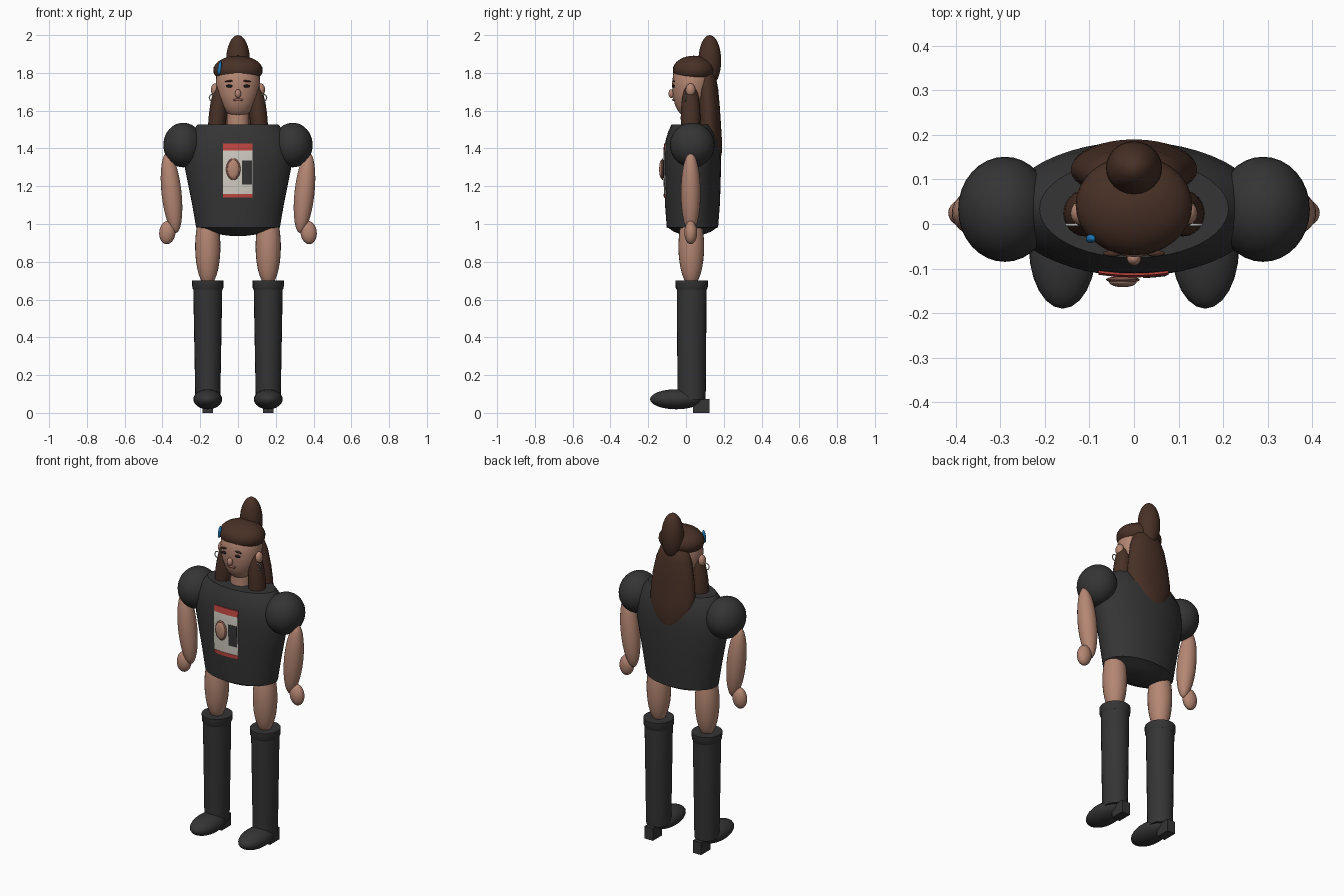
import bpy, bmesh, math
from mathutils import Matrix, Vector

if "Cube" in bpy.data.objects:
    bpy.data.objects.remove(bpy.data.objects["Cube"])


def material(name, r, g, b):
    m = bpy.data.materials.new(name)
    m.diffuse_color = (r, g, b, 1)
    m.use_nodes = True
    m.node_tree.nodes["Principled BSDF"].inputs["Base Color"].default_value = m.diffuse_color
    return m


BLACK = material("black_cloth", 0.035, 0.035, 0.036)
SKIN = material("skin", 0.46, 0.24, 0.17)
HAIR = material("brown_hair", 0.065, 0.03, 0.019)
CREAM = material("cream_print", 0.64, 0.61, 0.54)
RED = material("red_print", 0.52, 0.06, 0.05)
BLUE = material("blue_clip", 0.012, 0.2, 0.5)
SILVER = material("silver", 0.55, 0.55, 0.52)
DARK = material("dark_eye", 0.012, 0.01, 0.01)
LIP = material("lip", 0.3, 0.12, 0.09)


def finish(bm, name, mat, angle=40):
    bmesh.ops.recalc_face_normals(bm, faces=bm.faces)
    me = bpy.data.meshes.new(name)
    bm.to_mesh(me)
    bm.free()
    me.materials.append(mat)
    ob = bpy.data.objects.new(name, me)
    bpy.context.collection.objects.link(ob)
    bpy.ops.object.select_all(action='DESELECT')
    ob.select_set(True)
    bpy.context.view_layer.objects.active = ob
    bpy.ops.object.shade_smooth_by_angle(angle=math.radians(angle))
    return ob


def ellipsoid(name, c, r, mat, tilt=0, seg=24, rings=16):
    """Ellipsoid; tilt is a turn about the y axis in degrees."""
    bm = bmesh.new()
    m = (Matrix.Translation(c) @ Matrix.Rotation(math.radians(tilt), 4, 'Y')
         @ Matrix.Diagonal((*r, 1)))
    bmesh.ops.create_uvsphere(bm, u_segments=seg, v_segments=rings, radius=1, matrix=m)
    return finish(bm, name, mat)


def box(name, c, size, mat):
    bm = bmesh.new()
    bmesh.ops.create_cube(bm, size=1, matrix=Matrix.Translation(c) @ Matrix.Diagonal((*size, 1)))
    return finish(bm, name, mat)


def loft(name, rings, mat, seg=32):
    """Stack of elliptical rings (z, cx, cy, rx, ry) closed at both ends."""
    bm = bmesh.new()
    loops = []
    for z, cx, cy, rx, ry in rings:
        loops.append([bm.verts.new((cx + rx * math.cos(2 * math.pi * i / seg),
                                    cy + ry * math.sin(2 * math.pi * i / seg), z))
                      for i in range(seg)])
    for a, b in zip(loops, loops[1:]):
        for i in range(seg):
            j = (i + 1) % seg
            bm.faces.new((a[i], a[j], b[j], b[i]))
    bm.faces.new(loops[0][::-1])
    bm.faces.new(loops[-1])
    return finish(bm, name, mat)


# Torso with rounded crotch
TY = 0.034
TORSO = [(0.937, 0.04, 0.025), (0.945, 0.10, 0.06), (0.96, 0.165, 0.10),
         (0.978, 0.205, 0.125), (0.982, 0.222, 0.136), (1.10, 0.242, 0.145),
         (1.20, 0.262, 0.149), (1.30, 0.282, 0.151), (1.38, 0.287, 0.150),
         (1.44, 0.275, 0.143), (1.49, 0.245, 0.128), (1.528, 0.212, 0.110)]
loft("torso", [(z, 0, TY, rx, ry) for z, rx, ry in TORSO], BLACK, 48)


def torso_front(x, z):
    for (z0, a0, b0), (z1, a1, b1) in zip(TORSO, TORSO[1:]):
        if z0 <= z <= z1:
            t = (z - z0) / (z1 - z0)
            rx, ry = a0 + t * (a1 - a0), b0 + t * (b1 - b0)
            return TY - ry * math.sqrt(1 - (x / rx) ** 2)


def chest_panel(name, x0, x1, z0, z1, lift, mat, n=8):
    """Thin patch following the front of the torso."""
    bm = bmesh.new()
    grid = []
    for i in range(n + 1):
        x = x0 + (x1 - x0) * i / n
        zs = [z0 + (z1 - z0) * k / n for k in range(n + 1)]
        grid.append([bm.verts.new((x, torso_front(x, z) - lift, z)) for z in zs])
    for i in range(n):
        for k in range(n):
            bm.faces.new((grid[i][k], grid[i + 1][k], grid[i + 1][k + 1], grid[i][k + 1]))
    ext = bmesh.ops.extrude_face_region(bm, geom=bm.faces[:])
    for v in ext["geom"]:
        if isinstance(v, bmesh.types.BMVert):
            v.co.y += lift + 0.002
    return finish(bm, name, mat)


# Chest print
chest_panel("chest_print", -0.08, 0.077, 1.14, 1.425, 0.003, CREAM)
chest_panel("print_top_strip", -0.08, 0.077, 1.39, 1.426, 0.005, RED)
chest_panel("print_bottom_strip", -0.08, 0.077, 1.139, 1.16, 0.005, RED)
chest_panel("print_dark_block", 0.02, 0.073, 1.21, 1.335, 0.005, BLACK)
ellipsoid("print_portrait_rim", (-0.025, -0.125, 1.29), (0.038, 0.008, 0.058), LIP)
ellipsoid("print_portrait_face", (-0.025, -0.130, 1.29), (0.031, 0.012, 0.050), SKIN)

# Head and neck
loft("neck", [(1.50, 0, 0.03, 0.06, 0.055), (1.66, 0, 0.03, 0.056, 0.052)], SKIN, 24)
loft("head", [(1.568, 0, 0.02, 0.02, 0.018), (1.575, 0, 0.02, 0.044, 0.040),
              (1.595, 0, 0.022, 0.066, 0.062), (1.63, 0, 0.026, 0.089, 0.084),
              (1.68, 0, 0.03, 0.109, 0.100), (1.74, 0, 0.033, 0.118, 0.107),
              (1.80, 0, 0.036, 0.114, 0.103), (1.85, 0, 0.038, 0.085, 0.075)], SKIN)
ellipsoid("nose", (0, -0.077, 1.69), (0.016, 0.016, 0.023), SKIN)
ellipsoid("mouth", (0, -0.065, 1.657), (0.028, 0.008, 0.007), LIP)

# Hair
ellipsoid("hair_cap", (0, 0.042, 1.815), (0.131, 0.112, 0.076), HAIR, 0, 32, 16)
ellipsoid("top_bun", (0, 0.126, 1.865), (0.063, 0.060, 0.135), HAIR)
loft("back_hair", [(1.82, 0, 0.10, 0.04, 0.03), (1.79, 0, 0.105, 0.085, 0.05),
                   (1.72, 0, 0.112, 0.112, 0.058), (1.62, 0, 0.118, 0.132, 0.061),
                   (1.53, 0, 0.122, 0.142, 0.063), (1.45, 0, 0.126, 0.140, 0.064),
                   (1.38, 0, 0.127, 0.118, 0.063), (1.33, 0, 0.125, 0.075, 0.055),
                   (1.30, 0, 0.12, 0.02, 0.02)], HAIR)
ellipsoid("hair_clip", (-0.097, -0.033, 1.826), (0.010, 0.010, 0.038), BLUE, 8, 16, 10)

# Paired parts
for s, side in ((-1, "right"), (1, "left")):
    ellipsoid(side + "_eye", (s * 0.045, -0.066, 1.73), (0.018, 0.007, 0.008), DARK, 0, 16, 10)
    ellipsoid(side + "_eyebrow", (s * 0.048, -0.066, 1.756), (0.022, 0.007, 0.005), HAIR, s * 6, 16, 8)
    ellipsoid(side + "_ear", (s * 0.122, 0.024, 1.71), (0.021, 0.026, 0.034), SKIN, 0, 16, 10)
    ellipsoid(side + "_hair_lock", (s * 0.109, 0.024, 1.56), (0.047, 0.052, 0.20), HAIR, -s * 5)

    # Earring hoop
    bpy.ops.mesh.primitive_torus_add(location=(s * 0.133, -0.002, 1.668),
                                     rotation=(math.pi / 2, 0, 0), major_radius=0.019,
                                     minor_radius=0.003, major_segments=20, minor_segments=6)
    hoop = bpy.context.object
    hoop.name = side + "_earring"
    hoop.data.materials.append(SILVER)
    bpy.ops.object.shade_smooth()

    # Arm
    ellipsoid(side + "_puff_sleeve", (s * 0.29, 0.033, 1.418), (0.105, 0.118, 0.118), BLACK, 0, 32, 20)
    ellipsoid(side + "_arm", (s * 0.352, 0.025, 1.165), (0.053, 0.052, 0.215), SKIN, s * 6)
    ellipsoid(side + "_hand", (s * 0.374, 0.025, 0.955), (0.043, 0.034, 0.062), SKIN, -s * 6)

    # Leg and boot
    x = s * 0.16
    ellipsoid(side + "_thigh", (x, 0.028, 0.88), (0.067, 0.068, 0.21), SKIN)
    loft(side + "_boot_shaft", [(0.07, x, 0.03, 0.066, 0.072), (0.12, x, 0.03, 0.067, 0.075),
                                (0.67, x, 0.03, 0.077, 0.079)], BLACK, 24)
    loft(side + "_boot_cuff", [(0.652, x, 0.03, 0.077, 0.079), (0.662, x, 0.03, 0.082, 0.085),
                               (0.70, x, 0.03, 0.083, 0.086)], BLACK, 24)
    ellipsoid(side + "_boot_foot", (x, -0.052, 0.072), (0.076, 0.138, 0.053), BLACK)
    box(side + "_boot_heel", (x, 0.08, 0.037), (0.054, 0.088, 0.074), BLACK)
